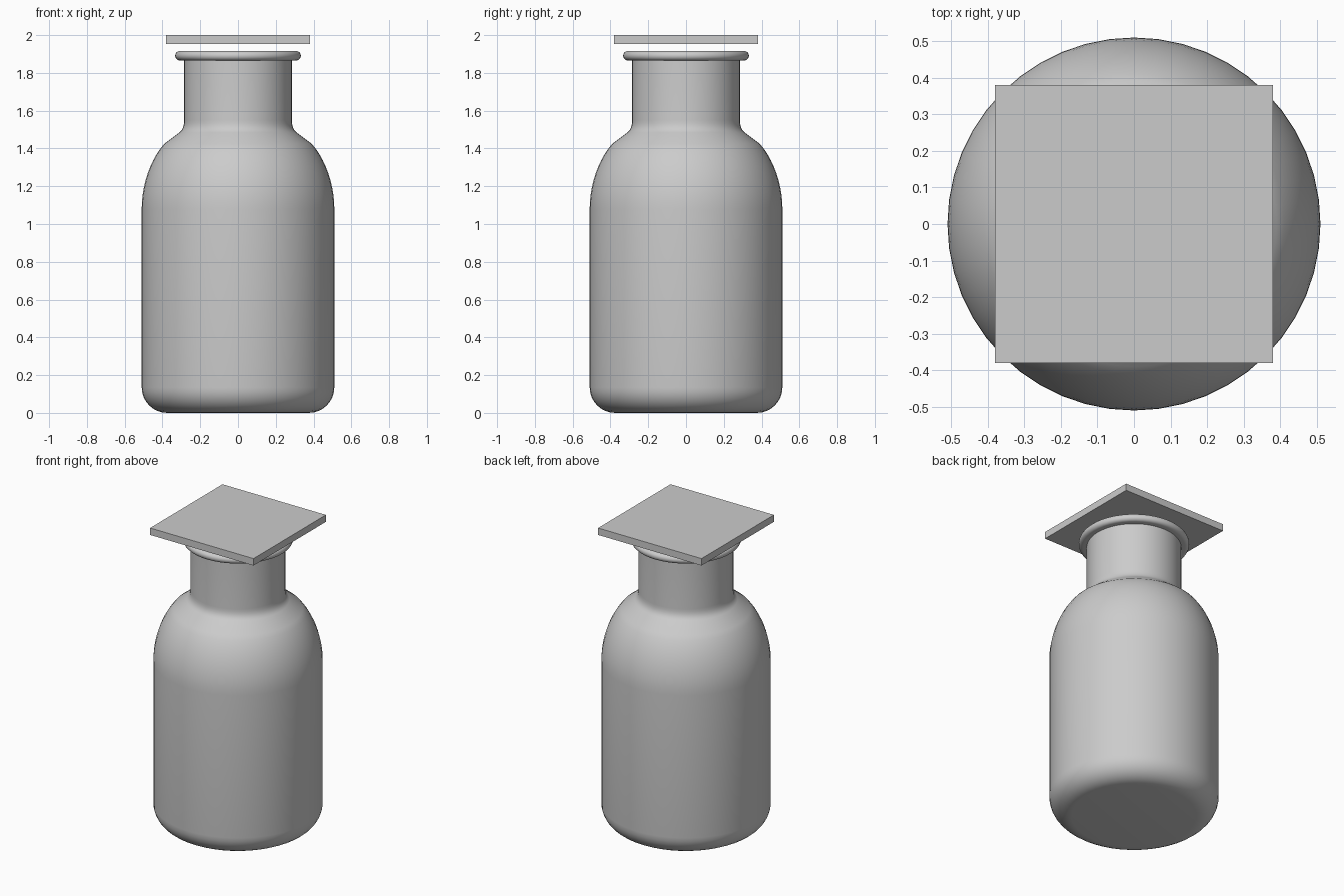
import bpy, bmesh, math
from mathutils import Vector
from mathutils.geometry import interpolate_bezier

if "Cube" in bpy.data.objects:
    bpy.data.objects.remove(bpy.data.objects["Cube"])

SIDES = 48


def arc(cx, cz, radius, start, end, steps):
    """Points on a circular arc in the (r, z) plane, angles in degrees."""
    return [(cx + radius * math.cos(math.radians(start + (end - start) * i / steps)),
             cz + radius * math.sin(math.radians(start + (end - start) * i / steps)))
            for i in range(steps + 1)]


def bezier(a, b, c, d, steps):
    pts = interpolate_bezier(*(Vector((p[0], p[1], 0)) for p in (a, b, c, d)), steps + 1)
    return [(p.x, p.y) for p in pts]


def lathe(name, profile):
    """Revolve an (r, z) profile around the z axis."""
    bm = bmesh.new()
    verts = [bm.verts.new((r, 0, z)) for r, z in profile]
    edges = [bm.edges.new(pair) for pair in zip(verts, verts[1:])]
    bmesh.ops.spin(bm, geom=verts + edges, cent=(0, 0, 0), axis=(0, 0, 1),
                   angle=math.tau, steps=SIDES, use_merge=True)
    bmesh.ops.remove_doubles(bm, verts=bm.verts, dist=1e-5)
    bmesh.ops.recalc_face_normals(bm, faces=bm.faces)
    mesh = bpy.data.meshes.new(name)
    bm.to_mesh(mesh)
    bm.free()
    obj = bpy.data.objects.new(name, mesh)
    bpy.context.collection.objects.link(obj)
    bpy.ops.object.select_all(action='DESELECT')
    obj.select_set(True)
    bpy.context.view_layer.objects.active = obj
    bpy.ops.object.shade_smooth_by_angle(angle=math.radians(35))
    return obj


# Jar: outside from the base up to the lip
outside = [(0, 0)]
outside += arc(0.375, 0.135, 0.135, -90, 0, 8)
outside += bezier((0.51, 1.08), (0.51, 1.21), (0.462, 1.345), (0.39, 1.425), 10)
outside += bezier((0.31, 1.485), (0.292, 1.50), (0.285, 1.52), (0.285, 1.55), 5)
outside += [(0.285, 1.866)]
outside += arc(0.308, 1.891, 0.025, -90, 90, 10)

# Jar: inside from the mouth down to the floor
inside = [(0.258, 1.915), (0.248, 1.905)]
inside += bezier((0.248, 1.53), (0.25, 1.49), (0.262, 1.472), (0.29, 1.45), 4)
inside += bezier((0.365, 1.395), (0.425, 1.33), (0.47, 1.21), (0.47, 1.08), 8)
inside += arc(0.37, 0.14, 0.10, 0, -90, 6)
inside += [(0, 0.04)]
lathe("jar", outside + inside)

# Square lid plate hovering just above the mouth
bpy.ops.mesh.primitive_cube_add(size=1, location=(0, 0, 1.977))
lid = bpy.context.object
lid.name = "lid_plate"
lid.scale = (0.76, 0.76, 0.046)
bpy.ops.object.transform_apply(location=False, rotation=False, scale=True)
